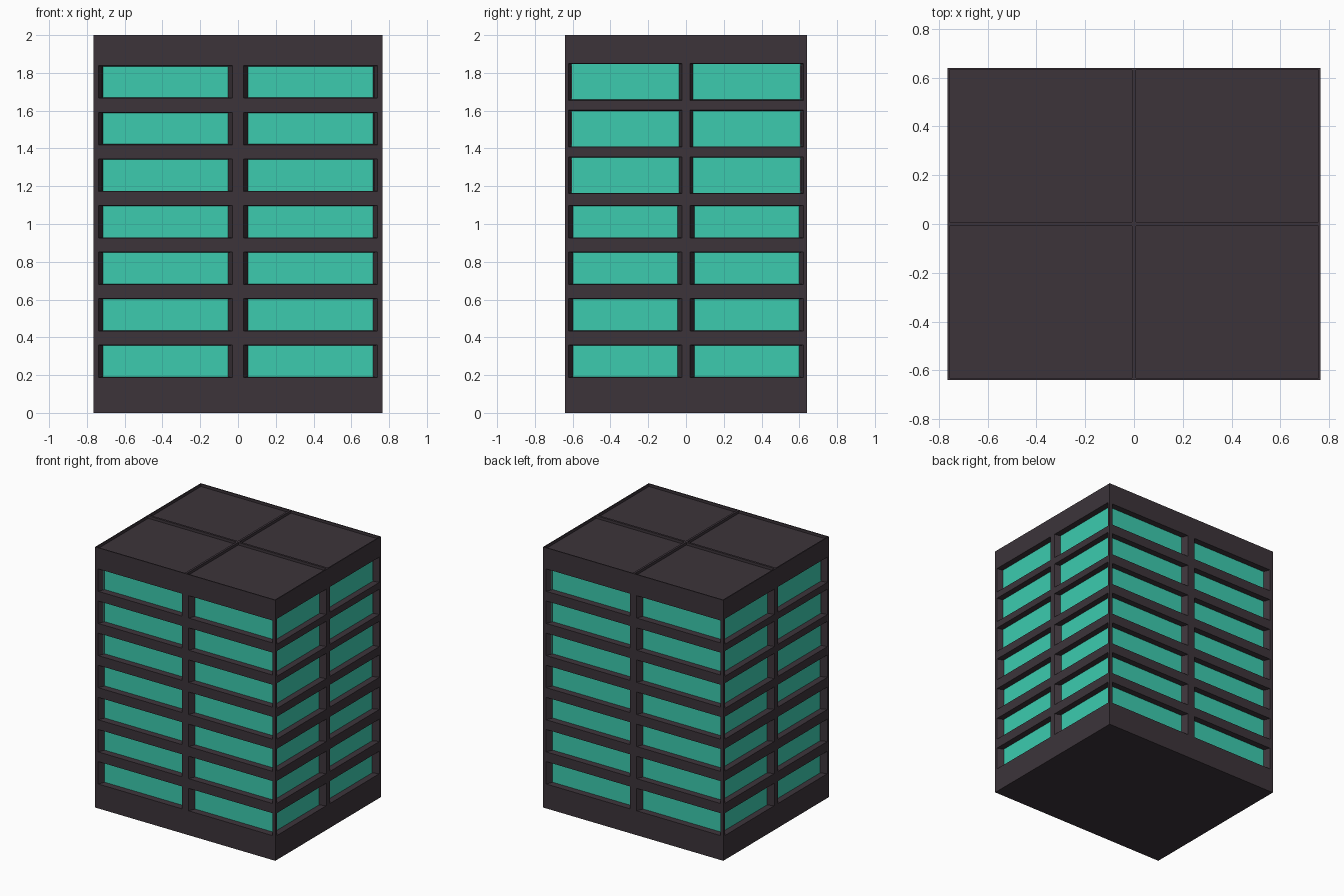
import bpy, bmesh, math
from mathutils import Matrix, Vector

if "Cube" in bpy.data.objects:
    bpy.data.objects.remove(bpy.data.objects["Cube"])

HX, HY, H = 0.765, 0.64, 2.0


def material(name, rgb):
    m = bpy.data.materials.new(name)
    m.diffuse_color = (*rgb, 1)
    m.use_nodes = True
    m.node_tree.nodes["Principled BSDF"].inputs["Base Color"].default_value = m.diffuse_color
    return m


CONCRETE = material("dark_concrete", (0.045, 0.034, 0.042))
GLASS = material("teal_glass", (0.045, 0.597, 0.429))


def panel(name, us, vs, matrix, depth, taper_u, taper_v, floor_index):
    """Wall in the local xy plane facing +z; cells with odd column and odd row are recessed."""
    bm = bmesh.new()

    def quad(pts, mat=0):
        f = bm.faces.new([bm.verts.new(p) for p in pts])
        f.material_index = mat

    for i in range(len(us) - 1):
        for j in range(len(vs) - 1):
            a, b, c, d = us[i], us[i + 1], vs[j], vs[j + 1]
            rim = [Vector(p) for p in ((a, c, 0), (b, c, 0), (b, d, 0), (a, d, 0))]
            if not (i % 2 and j % 2):
                quad(rim)
                continue
            tu = taper_u(d)
            a, b, c, d = a + tu, b - tu, c + taper_v, d - taper_v
            base = [Vector(p) for p in ((a, c, -depth), (b, c, -depth), (b, d, -depth), (a, d, -depth))]
            quad(base, floor_index)
            for k in range(4):
                n = (k + 1) % 4
                quad((rim[k], rim[n], base[n], base[k]))
    bmesh.ops.remove_doubles(bm, verts=bm.verts, dist=1e-5)
    bm.transform(matrix)
    mesh = bpy.data.meshes.new(name)
    bm.to_mesh(mesh)
    bm.free()
    mesh.materials.append(CONCRETE)
    mesh.materials.append(GLASS)
    ob = bpy.data.objects.new(name, mesh)
    bpy.context.collection.objects.link(ob)
    return ob


def levels(extra):
    """Window sill and head heights; the top three floors are taller by extra."""
    zs = [0.0]
    for k in range(7):
        grow = extra if k > 3 else 0
        zs += [0.187 + 0.2465 * k - grow, 0.359 + 0.2465 * k + grow]
    return zs + [H]


def wall(name, half, dist, turn, edge, mullion, extra):
    us = [-half, -half + edge, -mullion, mullion, half - edge, half]
    m = Matrix.Rotation(turn, 4, 'Z') @ Matrix.Translation((0, -dist, 0)) @ Matrix.Rotation(math.pi / 2, 4, 'X')
    slim = 0.009 if extra > 0.005 else 0.0
    panel(name, us, levels(extra), m, 0.045,
          lambda z: 0.024 - (slim if z > 1.2 else 0), 0.003, 1)


# Four window walls
wall("front_wall", HX, HY, 0, 0.026, 0.029, 0.0)
wall("back_wall", HX, HY, math.pi, 0.026, 0.029, 0.0)
wall("right_wall", HY, HX, math.pi / 2, 0.018, 0.022, 0.011)
wall("left_wall", HY, HX, -math.pi / 2, 0.018, 0.022, 0.011)

# Roof: four shallow sunken panels inside a thin rim and cross
e = 0.008
panel("roof", [-HX, -HX + e, -e, e, HX - e, HX], [-HY, -HY + e, -e, e, HY - e, HY],
      Matrix.Translation((0, 0, H)), 0.02, lambda v: 0.0, 0.0, 0)

# Underside
panel("underside", [-HX, HX], [-HY, HY], Matrix.Rotation(math.pi, 4, 'X'), 0, lambda v: 0.0, 0.0, 0)
